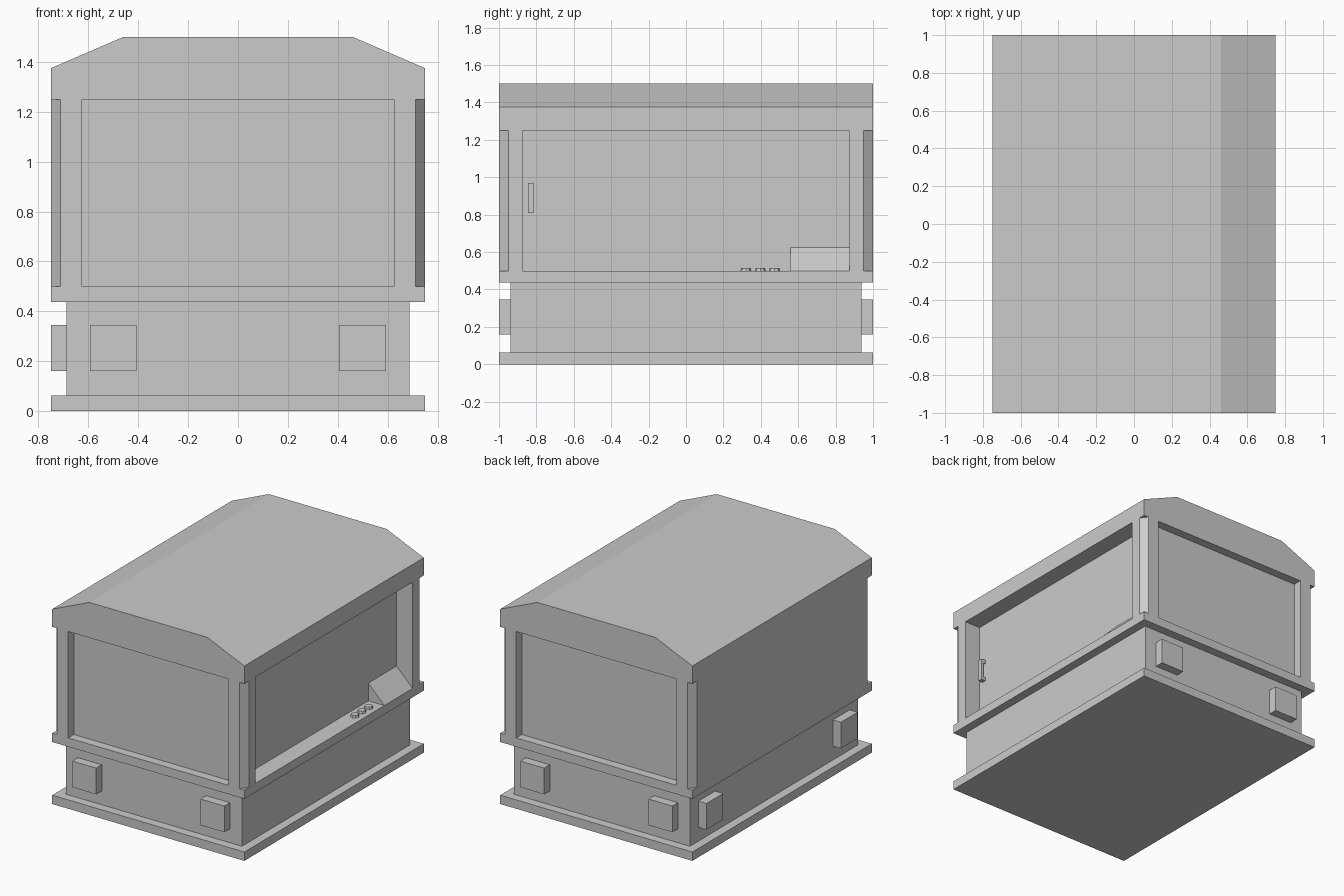
import bpy, bmesh, math
from mathutils import Vector

if "Cube" in bpy.data.objects:
    bpy.data.objects.remove(bpy.data.objects["Cube"])


def finish(name, bm):
    bmesh.ops.recalc_face_normals(bm, faces=bm.faces[:])
    mesh = bpy.data.meshes.new(name)
    bm.to_mesh(mesh)
    bm.free()
    ob = bpy.data.objects.new(name, mesh)
    bpy.context.collection.objects.link(ob)
    return ob


def prism(name, points, direction):
    """Extrude a closed 3D outline along a direction."""
    bm = bmesh.new()
    face = bm.faces.new([bm.verts.new(p) for p in points])
    ext = bmesh.ops.extrude_face_region(bm, geom=[face])
    verts = [g for g in ext["geom"] if isinstance(g, bmesh.types.BMVert)]
    bmesh.ops.translate(bm, verts=verts, vec=Vector(direction))
    return finish(name, bm)


def box(name, x0, x1, y0, y1, z0, z1):
    return prism(name, [(x0, y0, z0), (x1, y0, z0), (x1, y1, z0), (x0, y1, z0)],
                 (0, 0, z1 - z0))


def cut(target, cutter):
    mod = target.modifiers.new("cut", 'BOOLEAN')
    mod.operation = 'DIFFERENCE'
    mod.solver = 'EXACT'
    mod.object = cutter
    bpy.context.view_layer.objects.active = target
    bpy.ops.object.modifier_apply(modifier=mod.name)
    bpy.data.objects.remove(cutter)


# Base plate and inset plinth
box("base_plate", -.75, .75, -1, 1, 0, .0625)
box("plinth", -.6875, .6875, -.9375, .9375, .0625, .4375)

# Upper cabin with sloped roof edges
half = [(.75, .4375), (.75, 1.375), (.46, 1.5)]
outline = half + [(-x, z) for x, z in reversed(half)]
cabin = prism("cabin", [(x, -1, z) for x, z in outline], (0, 2, 0))

# Window recesses: front, back and the deeper one on the right
for s in (-1, 1):
    y0, y1 = sorted((s * .9375, s * 1.1))
    cut(cabin, box("cutter", -.625, .625, y0, y1, .5, 1.25))
cut(cabin, box("cutter", .625, .9, -.875, .875, .5, 1.25))

# Chamfered corner posts
for sx in (-1, 1):
    for sy in (-1, 1):
        tri = [(.675, 1.05), (.7875, .9), (.7875, 1.05)]
        cut(cabin, prism("cutter", [(sx * x, sy * y, .5) for x, y in tri], (0, 0, .75)))

# Bumper blocks on the front, back and left of the plinth
for x in (-.5, .5):
    box("front_block", x - .093, x + .093, -1, -.9375, .16, .345)
    box("back_block", x - .093, x + .093, .9375, 1, .16, .345)
for y in (-.75, .75):
    box("left_block", -.75, -.6875, y - .093, y + .093, .16, .345)

# Sloped console on the right sill
prism("console", [(.625, .56, .5), (.75, .56, .5), (.625, .56, .625)], (0, .315, 0))

# Row of buttons
for y in (.32, .397, .473):
    bm = bmesh.new()
    bmesh.ops.create_cone(bm, cap_ends=True, segments=8, radius1=.029, radius2=.025, depth=.016)
    bmesh.ops.translate(bm, verts=bm.verts[:], vec=(.6875, y, .508))
    finish("button", bm)

# Door handle: bracket profile extruded across its width
bracket = [(.625, .81), (.66, .81), (.66, .97), (.625, .97),
           (.625, .945), (.642, .945), (.642, .835), (.625, .835)]
prism("door_handle", [(x, -.845, z) for x, z in bracket], (0, .03, 0))
